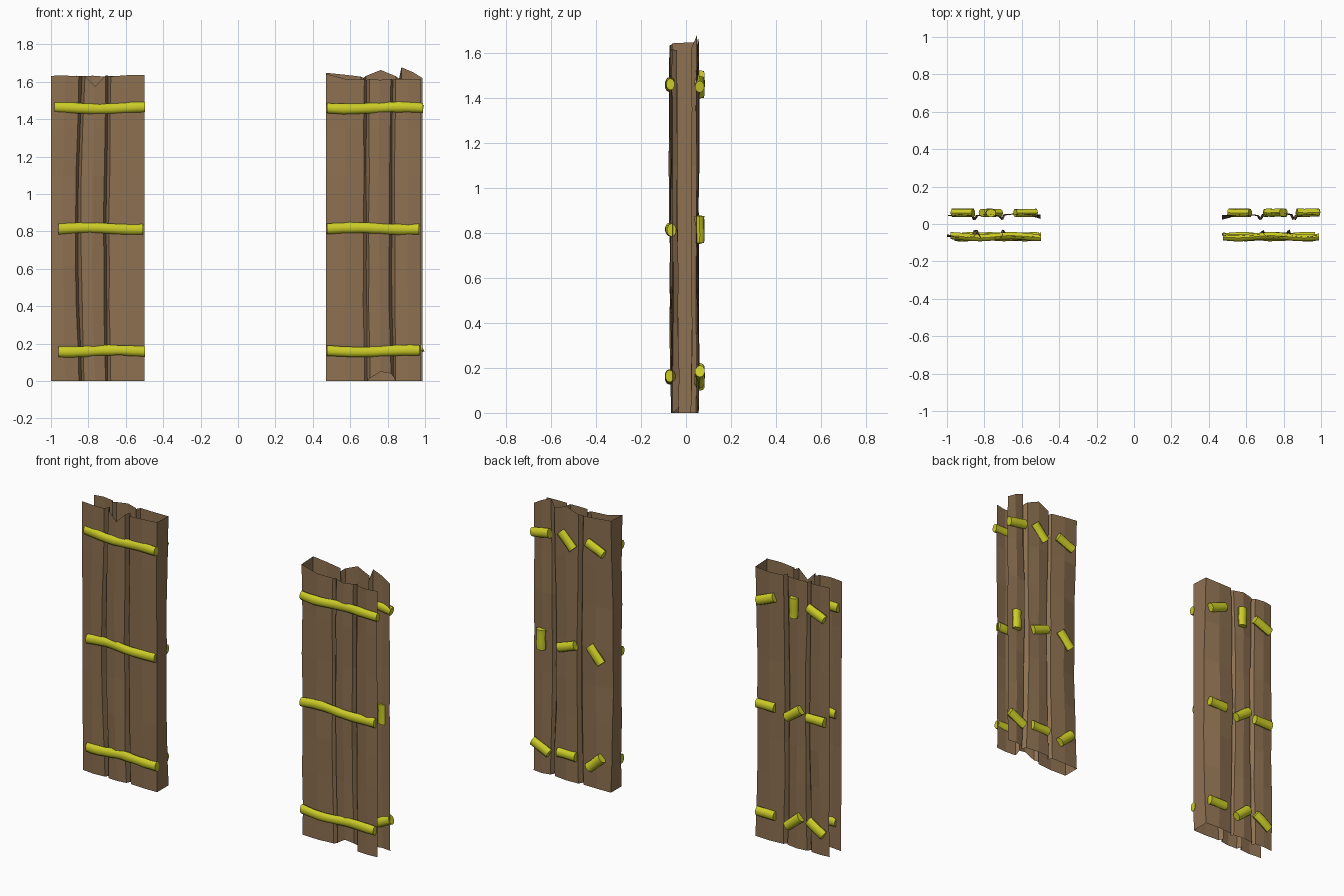
import bpy, bmesh, math, random
from mathutils import Vector

random.seed(4)
cube = bpy.data.objects.get("Cube")
if cube:
    bpy.data.objects.remove(cube, do_unlink=True)


def material(name, rgb):
    m = bpy.data.materials.new(name)
    m.use_nodes = True
    m.diffuse_color = (*rgb, 1)
    m.node_tree.nodes["Principled BSDF"].inputs["Base Color"].default_value = (*rgb, 1)
    return m


WOOD = material("weathered brown wood", (0.27, 0.165, 0.083))
YELLOW = material("yellow fastening", (0.6, 0.6, 0.02))


def finish(bm, name, mat, smooth=False):
    mesh = bpy.data.meshes.new(name)
    bm.to_mesh(mesh)
    bm.free()
    mesh.materials.append(mat)
    ob = bpy.data.objects.new(name, mesh)
    bpy.context.collection.objects.link(ob)
    if smooth:
        bpy.ops.object.select_all(action="DESELECT")
        bpy.context.view_layer.objects.active = ob
        ob.select_set(True)
        bpy.ops.object.shade_smooth_by_angle(angle=math.radians(40))
    return ob


def jitter(a):
    return random.uniform(-a, a)


# One face of a panel: three planks parted by V grooves, from the outer to the inner edge.
# Each column is (x, y, bow) where bow shifts the column sideways at mid height.
def plank_columns(outer, inner, seams, y, bows):
    out = math.copysign(1, y)
    step = math.copysign(1, inner - outer)
    edges = [outer, *seams, inner]
    cols = []
    for i in range(3):
        a, b = edges[i], edges[i + 1]
        depth = y + jitter(0.007)
        left = a + step * 0.014 if i else a
        right = b - step * 0.014 if i < 2 else b
        bow_l = bows[i - 1] if i else 0
        bow_r = bows[i] if i < 2 else 0
        cols.append((left, depth, bow_l))
        cols.append(((left + right) / 2, depth + out * 0.007, (bow_l + bow_r) / 2))
        cols.append((right, depth, bow_r))
        if i < 2:
            cols.append((b, y - out * 0.026, bow_r))
    return cols


# A panel is one open shell: front planks, narrow inner wall, back planks.
ROWS = (0, 0.16, 0.4, 0.62, 0.85, 1.1, 1.35, 1)


def build_panel(name, front, back, tops, bottoms):
    cols = front + back[::-1]
    n = len(front)
    bm = bmesh.new()
    grid = []
    for r, z in enumerate(ROWS):
        line = []
        for c, (x, y, bow) in enumerate(cols):
            t = z / 1.62 if r < len(ROWS) - 1 else 1
            edge = c in (0, n - 1, n, len(cols) - 1)
            px = x + bow * math.sin(math.pi * t) + (0 if edge else jitter(0.003))
            py = y + jitter(0.004)
            if c == n:                       # pinched waist of the inner wall
                py -= 0.02 * math.sin(math.pi * t)
            if c < n:
                py -= 0.008 * (t - 0.5)
            pz = z
            if r == 0:
                pz = bottoms.get(c, 0)
            elif r == len(ROWS) - 1:
                pz = tops.get(c, 1.63) + jitter(0.003)
            line.append(bm.verts.new((px, py, pz)))
        grid.append(line)
    for lo, hi in zip(grid, grid[1:]):
        for c in range(len(cols) - 1):
            bm.faces.new((lo[c], lo[c + 1], hi[c + 1], hi[c]))
    bmesh.ops.recalc_face_normals(bm, faces=bm.faces[:])
    # make the front planks face forward
    bm.faces.ensure_lookup_table()
    if bm.faces[0].normal.y > 0:
        bmesh.ops.reverse_faces(bm, faces=bm.faces[:])
    return finish(bm, name, WOOD)


right_front = plank_columns(-1.0, -0.5, (-0.835, -0.695), -0.06, (-0.02, -0.008))
right_back = plank_columns(-0.995, -0.5, (-0.86, -0.70), 0.05, (0.012, -0.012))
build_panel("right_panel", right_front, right_back,
            {5: 1.575, 9: 1.632, 10: 1.638}, {})

left_front = plank_columns(0.978, 0.47, (0.83, 0.69), -0.062, (-0.008, -0.005))
left_back = plank_columns(0.987, 0.47, (0.862, 0.67), 0.05, (-0.015, 0.012))
jagged = dict(enumerate((1.645, 1.64, 1.63, 1.62, 1.63, 1.665, 1.63, 1.615, 1.68, 1.65, 1.62), 11))
jagged.update({c: 1.613 for c in range(10)})
jagged[10] = 1.64
build_panel("left_panel", left_front, left_back, jagged, {3: 0.02, 4: 0.04, 5: 0.05, 6: 0.015})


# Capped tube through points, slightly lumpy.
def tube(name, points, radius, depth, lump, sides=10):
    bm = bmesh.new()
    along = (Vector(points[-1]) - Vector(points[0])).normalized()
    out = Vector((0, 1, 0))
    across = along.cross(out)
    rings = []
    for p in points:
        k = 1 + jitter(lump)
        rings.append([bm.verts.new(Vector(p) + across * radius * k * math.cos(a) + out * depth * k * math.sin(a))
                      for a in (math.tau * i / sides for i in range(sides))])
    for a, b in zip(rings, rings[1:]):
        for i in range(sides):
            j = (i + 1) % sides
            bm.faces.new((a[i], a[j], b[j], b[i]))
    bm.faces.new(rings[0])
    bm.faces.new(rings[-1])
    bmesh.ops.recalc_face_normals(bm, faces=bm.faces[:])
    return finish(bm, name, YELLOW, True)


HEIGHTS = {"top": 1.46, "middle": 0.815, "bottom": 0.16}

# Wavy bars across the front
BARS = {"right": ((-0.98, -0.498), (-0.96, -0.507), (-0.96, -0.498)),
        "left": ((0.475, 0.988), (0.475, 0.967), (0.475, 0.97))}
for side, spans in BARS.items():
    for (row, z), (x0, x1) in zip(HEIGHTS.items(), spans):
        phase = random.uniform(0, 6)
        pts = []
        for i in range(13):
            t = i / 12
            pts.append((x0 + (x1 - x0) * t, -0.068 + 0.006 * math.sin(9 * t + phase),
                        z + 0.005 * math.sin(6 * t + phase)))
        tube(f"{side}_{row}_bar", pts, 0.028, 0.02, 0.06)

# Short tilted pegs on the back, angles as seen from behind
PEG_X = {"left": (0.93, 0.755, 0.565), "right": (-0.58, -0.765, -0.915)}
PEG_ANGLES = {"left": ((10, -46, -22), (90, 20, -48), (-25, 0, 42)),
              "right": ((22, 90, -22), (0, 36, 0), (0, 40, -32))}
for side, table in PEG_ANGLES.items():
    for (row, z), angles in zip(HEIGHTS.items(), table):
        for n, (x, deg) in enumerate(zip(PEG_X[side], angles), 1):
            a = math.radians(deg)
            pts = [(x - s * math.cos(a), 0.06 + jitter(0.002), z + s * math.sin(a))
                   for s in (-0.06, -0.02, 0.02, 0.06)]
            tube(f"{side}_{row}_peg_{n}", pts, 0.028, 0.022, 0.05)
